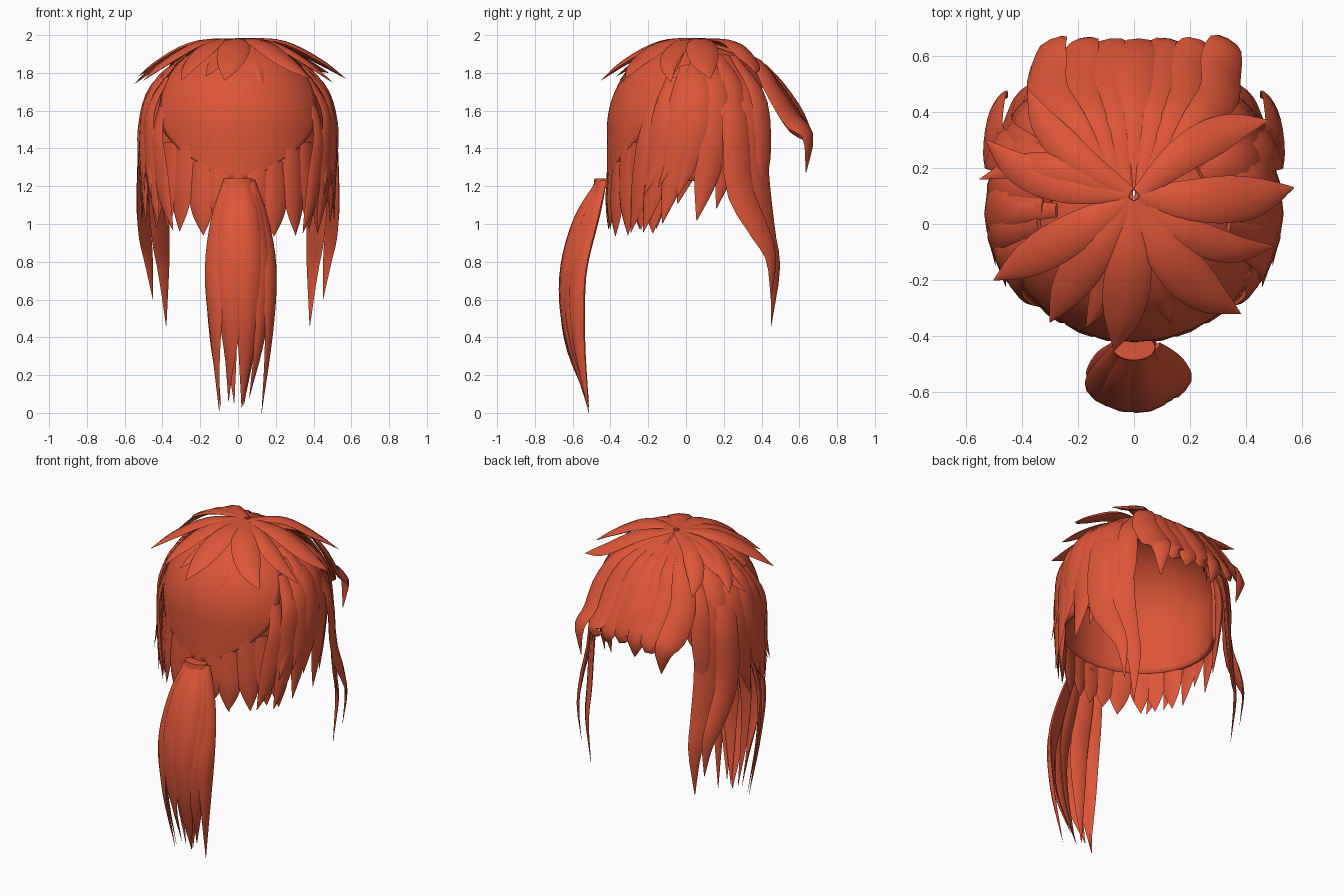
import bpy, bmesh, math, random
from mathutils import Vector

if "Cube" in bpy.data.objects:
    bpy.data.objects.remove(bpy.data.objects["Cube"])

random.seed(4)
red = bpy.data.materials.new("copper red hair")
red.diffuse_color = (0.72, 0.092, 0.04, 1)
red.use_nodes = True
red.node_tree.nodes["Principled BSDF"].inputs["Base Color"].default_value = red.diffuse_color


def finish(name, bm, angle=50):
    bmesh.ops.recalc_face_normals(bm, faces=bm.faces)
    me = bpy.data.meshes.new(name)
    bm.to_mesh(me)
    bm.free()
    ob = bpy.data.objects.new(name, me)
    bpy.context.collection.objects.link(ob)
    me.materials.append(red)
    bpy.ops.object.select_all(action='DESELECT')
    bpy.context.view_layer.objects.active = ob
    ob.select_set(True)
    bpy.ops.object.shade_smooth_by_angle(angle=math.radians(angle))
    return ob


def head(a, t, k=1.0):
    """Point on the head form: azimuth a, angle t from the crown (past 90 it drops straight)."""
    a, q = math.radians(a), math.radians(min(t, 90))
    z = 1.5 + 0.475 * k * math.cos(q) - max(0, t - 90) * 0.0085
    r = math.sin(q) * k
    return Vector((0.48 * r * math.cos(a), 0.04 + 0.45 * r * math.sin(a), z))


def spline(pts, n):
    """Smooth path through the points."""
    p = [Vector(v) for v in pts]
    p = [2 * p[0] - p[1]] + p + [2 * p[-1] - p[-2]]
    out, segs = [], len(p) - 3
    for i in range(n + 1):
        s = min(i / n * segs, segs - 1e-6)
        j, u = int(s), s - int(s)
        a, b, c, d = p[j:j + 4]
        out.append(0.5 * (2 * b + (c - a) * u + (2 * a - 5 * b + 4 * c - d) * u * u
                          + (3 * b - a - 3 * c + d) * u ** 3))
    return out


def lock(bm, pts, w, thick=0.3, centre=(0, 0.04, 1.45), base=0.45, peak=0.45, n=14):
    """Tapered lens-section strand of half width w."""
    path, rings = spline(pts, n), []
    for i, p in enumerate(path):
        t = i / n
        tan = (path[min(i + 1, n)] - path[max(i - 1, 0)]).normalized()
        out = p - Vector((centre[0], centre[1], min(p.z, centre[2])))
        side = tan.cross(out).normalized()
        up = side.cross(tan).normalized()
        f = base + (1 - base) * math.sin(min(t / peak, 1) * math.pi / 2)
        if t > peak:
            f *= 1 - ((t - peak) / (1 - peak)) ** 1.7
        f = max(f, 0.02) * w
        ring = []
        for j in range(8):
            c, s = math.cos(j * math.pi / 4), math.sin(j * math.pi / 4)
            ring.append(bm.verts.new(p + side * c * f + up * s * f * thick * (1 if s > 0 else 0.5)))
        rings.append(ring)
    for a, b in zip(rings, rings[1:]):
        for j in range(8):
            bm.faces.new((a[j], a[(j + 1) % 8], b[(j + 1) % 8], b[j]))
    bm.faces.new(rings[0])
    bm.faces.new(rings[-1])


def sheet(name, rows, thickness):
    """Grid surface thickened inward."""
    bm = bmesh.new()
    vs = [[bm.verts.new(p) for p in r] for r in rows]
    for a, b in zip(vs, vs[1:]):
        for i in range(len(a) - 1):
            bm.faces.new((a[i], b[i], b[i + 1], a[i + 1]))
    ob = finish(name, bm)
    m = ob.modifiers.new("thickness", 'SOLIDIFY')
    m.thickness, m.offset = thickness, -1
    return ob


def lerp_table(tab, t):
    for (t0, v0), (t1, v1) in zip(tab, tab[1:]):
        if t <= t1:
            return v0 + (v1 - v0) * (t - t0) / (t1 - t0)
    return tab[-1][1]


# scalp cap, open at the face (+y): full dome on top, cut back lower down
rows = []
for i in range(25):
    t = 2 + 120 * i / 24
    gap = lerp_table([(0, 2), (55, 5), (72, 46), (122, 50)], t)
    rows.append([head(90 + gap + (360 - 2 * gap) * j / 48, t, 0.99) for j in range(49)])
sheet("scalp_cap", rows, 0.02)

# smooth hair pulled back into the tie
rows = []
for i in range(25):
    t = 8 + 114 * i / 24
    half = lerp_table([(8, 80), (45, 75), (65, 67), (90, 56), (102, 41), (114, 20), (122, 8)], t)
    rows.append([head(-90 + half * u / 12, t, 1.01 + 0.01 * (1 - (u / 12) ** 2)) for u in range(-12, 13)])
sheet("pulled_back_hair", rows, 0.025)

# short pointed ends along the nape
bm = bmesh.new()
for i in range(11):
    a = -90 + (i - 5) * 12.5
    lean = random.uniform(-3, 3)
    end = random.uniform(151, 157)
    start = 110 if abs(i - 5) < 3 else 98
    lock(bm, [head(a + lean * s, start + (end - start) * s, 0.97 + 0.03 * s) for s in (0, .35, .7, 1)],
         0.075, 0.3, base=0.85)
finish("nape_spikes", bm)

# layered side locks: start azimuth, end azimuth, start t, end t, half width, end flare
side_locks = [(-30, -46, 75, 153, .07, 1.03), (-18, -34, 55, 152, .08, 1.06),
              (-6, -20, 45, 146, .085, 1.08), (4, -10, 42, 134, .09, 1.08),
              (16, 2, 38, 146, .095, 1.06), (29, 15, 35, 138, .085, 1.04),
              (2, -22, 35, 126, .055, 1.11), (-14, -32, 62, 133, .05, 1.12)]
bm = bmesh.new()
for m in (1, -1):
    for a0, a1, t0, t1, w, k in side_locks:
        t1 += random.uniform(-3, 3)
        pts = []
        for s in (0, .25, .5, .75, 1):
            p = head(a0 + (a1 - a0) * s * s, t0 + (t1 - t0) * s, 1.0 + 0.04 * min(1, s * 4) + (k - 1.04) * s ** 3)
            pts.append((p.x * m, p.y, p.z))
        lock(bm, pts, w, 0.32, peak=0.5)
finish("side_locks", bm)

# long wavy locks framing the face
bm = bmesh.new()
for m in (1, -1):
    for pts, w in [
        ([(.22, .2, 1.89), (.39, .34, 1.62), (.42, .37, 1.25), (.41, .42, .95), (.395, .47, .76), (.38, .45, .46)], .09),
        ([(.27, .12, 1.86), (.465, .25, 1.6), (.50, .28, 1.2), (.495, .38, .98), (.475, .45, .82), (.45, .45, .6)], .08),
        ([(.2, .25, 1.89), (.36, .38, 1.68), (.40, .41, 1.4), (.41, .40, 1.2), (.41, .44, 1.0)], .06)]:
        lock(bm, [(x * m, y, z) for x, y, z in pts], w, 0.25, peak=0.35)
finish("long_face_locks", bm)

# swept-out fringe: outer locks hang lower and closer to the head
bm = bmesh.new()
for i, tip in enumerate((1.3, 1.43, 1.36, 1.46, 1.4, 1.45, 1.27)):
    x = (i - 3) * 0.098
    e = abs(i - 3) / 3
    lock(bm, [(x * .25, .12, 1.955), (x * .75, .36, 1.865), (x * 1.03, .48 - .02 * e, 1.755 - .05 * e),
              (x * 1.05, .59 - .03 * e, 1.6 - .05 * e), (x * 1.05 + .02, .645, 1.48 - .02 * e),
              (x + .03 * (-1) ** i, .635, tip)],
         0.085, 0.3, base=0.3, peak=0.6)
finish("fringe", bm)

# star of tufts on the crown (tip positions and half widths)
bm = bmesh.new()
tips = [(-.53, .3, 1.78, .065), (-.38, .48, 1.78, .06), (-.5, -.2, 1.76, .075), (-.3, -.35, 1.76, .075),
        (-.07, -.45, 1.76, .085), (.13, -.35, 1.74, .06), (.38, -.32, 1.77, .085), (.57, .13, 1.77, .085),
        (.48, .37, 1.8, .07), (-.55, .16, 1.74, .055), (.5, -.08, 1.75, .06), (-.17, -.37, 1.78, .055)]
for x, y, z, w in tips:
    b = Vector((0, .1, 0))
    d = Vector((x, y, 0)) - b
    bend = Vector((-d.y, d.x, 0)) * random.uniform(-.12, .12)
    pts = [b + d * .03 + Vector((0, 0, 1.975)), b + d * .4 + bend + Vector((0, 0, 1.95)),
           b + d * .75 + bend + Vector((0, 0, 1.855)), (x, y, z)]
    lock(bm, pts, w, 0.3, base=0.35, peak=0.5)
finish("crown_tufts", bm)

# hair tie
bm = bmesh.new()
bmesh.ops.create_cone(bm, cap_ends=True, segments=20, radius1=0.085, radius2=0.075, depth=0.05)
for v in bm.verts:
    v.co = Vector((v.co.x, v.co.y * 0.6 - 0.44, v.co.z + 1.215))
finish("hair_tie", bm)

# ponytail strands: mid x, mid y, tip x, tip z, half width
bm = bmesh.new()
for mx, my, tx, tz, w in [(-.12, -.605, -.1, .01, .07), (-.04, -.635, -.05, .06, .085), (.05, -.635, .02, .03, .085),
                          (.12, -.605, .06, .08, .065), (.165, -.575, .125, .0, .06), (-.135, -.56, -.09, .03, .05),
                          (-.04, -.56, -.02, .05, .06), (.07, -.56, .03, .04, .06)]:
    lock(bm, [(mx * .45, -.44 + (my + .58) * .3, 1.23), (mx * .75, my + .07, 1.02), (mx, my, .72),
              (mx * .9 + tx * .1, my * .8 - .11, .4), (tx, -.515, tz)],
         w, 0.4, centre=(0, -.45, 0), base=0.4, peak=0.4, n=20)
finish("ponytail", bm)
